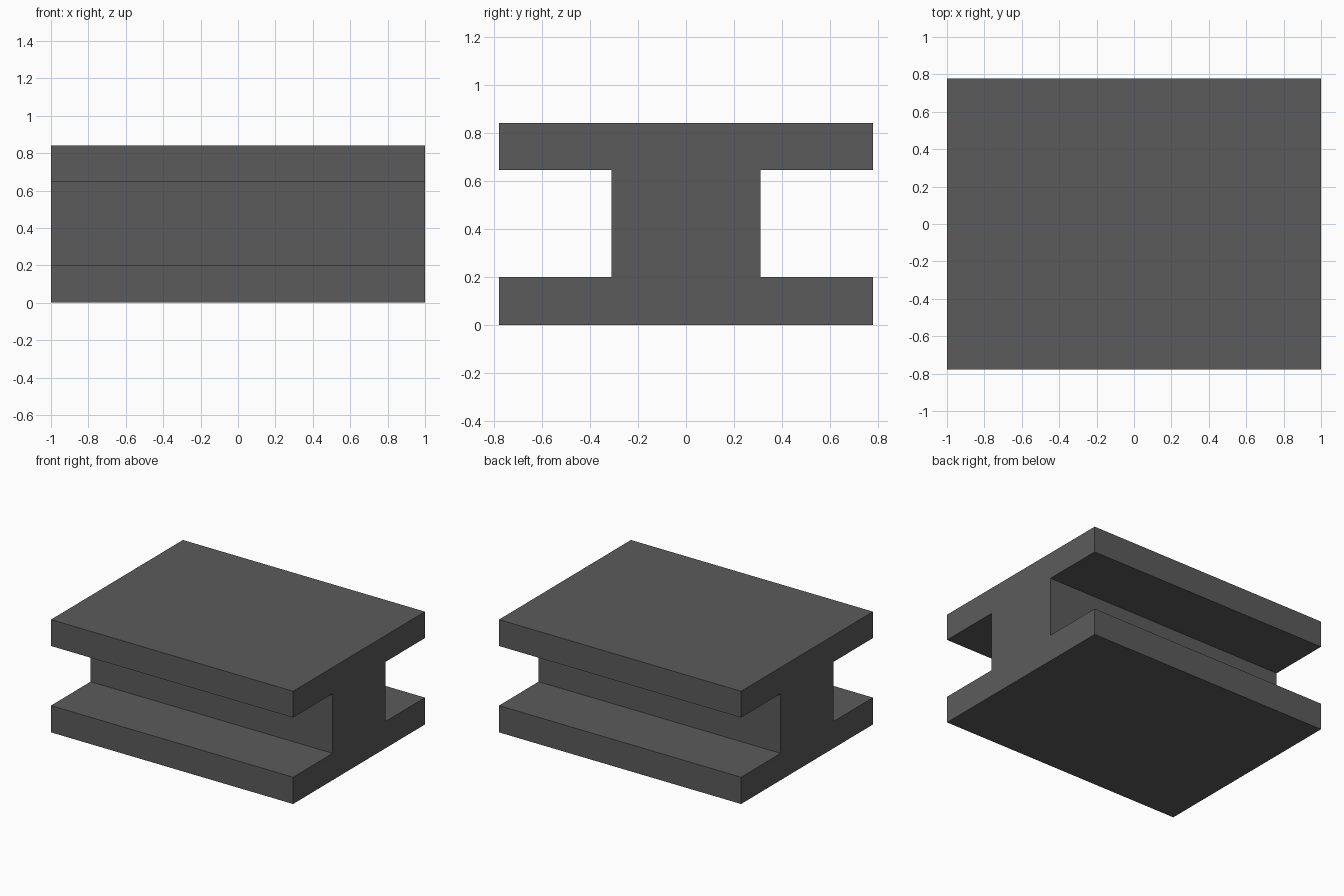
import bpy, bmesh

if "Cube" in bpy.data.objects:
    bpy.data.objects.remove(bpy.data.objects["Cube"])

# Single dark grey paint
grey = bpy.data.materials.new("dark grey")
grey.diffuse_color = (0.105, 0.105, 0.105, 1)
grey.use_nodes = True
grey.node_tree.nodes["Principled BSDF"].inputs["Base Color"].default_value = grey.diffuse_color

# Right half of the I-shaped section (y, z), mirrored for the left half
half = [(0.778, 0), (0.778, 0.2), (0.311, 0.2), (0.311, 0.645), (0.778, 0.645), (0.778, 0.842)]
section = half + [(-y, z) for y, z in reversed(half)]

# Beam: section extruded along x
bm = bmesh.new()
face = bm.faces.new([bm.verts.new((-1, y, z)) for y, z in section])
ext = bmesh.ops.extrude_face_region(bm, geom=[face], use_keep_orig=True)
bmesh.ops.translate(bm, vec=(2, 0, 0),
                    verts=[g for g in ext["geom"] if isinstance(g, bmesh.types.BMVert)])
bmesh.ops.recalc_face_normals(bm, faces=bm.faces)
mesh = bpy.data.meshes.new("i_beam")
bm.to_mesh(mesh)
bm.free()
mesh.materials.append(grey)
bpy.context.collection.objects.link(bpy.data.objects.new("i_beam", mesh))
